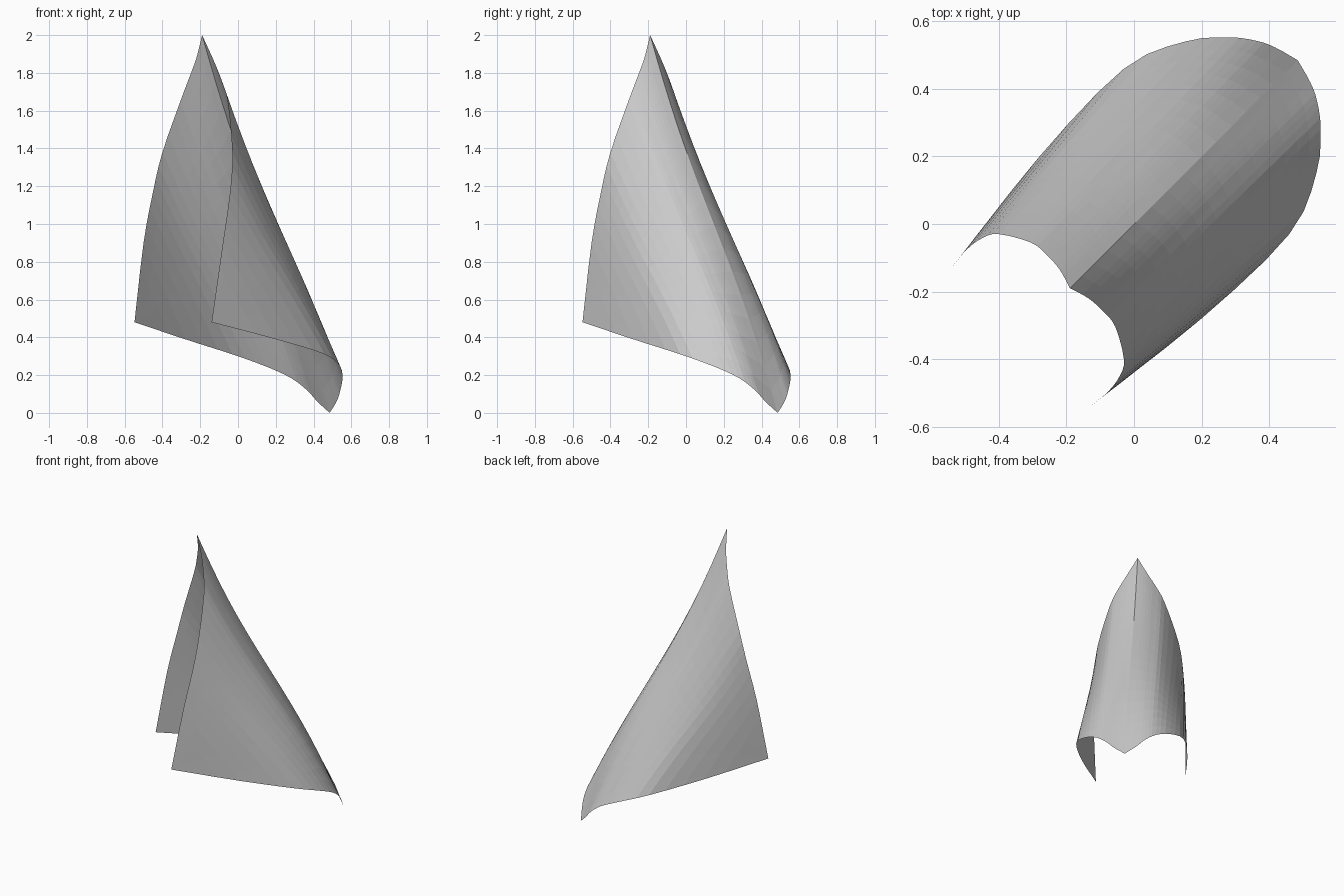
import bpy, bmesh, math
from mathutils import Vector

if "Cube" in bpy.data.objects:
    bpy.data.objects.remove(bpy.data.objects["Cube"])

# upper and lower rim of one half of the folded sheet, from the fold to the side corner
TOP = [(-.19, -.19, 2), (-.135, -.22, 1.88), (-.09, -.26, 1.77), (-.055, -.305, 1.65),
       (-.03, -.4, 1.38), (-.042, -.45, 1.17), (-.08, -.5, .9), (-.14, -.548, .48)]
LOW = [(.485, .485, 0), (.522, .42, .06), (.542, .365, .12), (.553, .28, .185),
       (.54, .15, .245), (.46, -.03, .31), (.2, -.28, .39), (-.14, -.548, .48)]
SUB, ROWS = 3, 16


def smooth(points):
    """Catmull-Rom curve through the points."""
    p = [Vector(q) for q in points]
    p = [2 * p[0] - p[1]] + p + [2 * p[-1] - p[-2]]
    out = []
    for i in range(1, len(p) - 2):
        a, b, c, d = p[i - 1:i + 3]
        for k in range(SUB):
            t = k / SUB
            out.append(.5 * (2 * b + (c - a) * t + (2 * a - 5 * b + 4 * c - d) * t * t
                             + (3 * b - a - 3 * c + d) * t ** 3))
    return out + [p[-2]]


def mirrored(v):
    return Vector((v.y, v.x, v.z))


# straight rulings between the rims, with a slight S along the fold
columns = []
top, low = smooth(TOP), smooth(LOW)
for i, (a, b) in enumerate(zip(top, low)):
    fade = 1 - i / (len(top) - 1)
    col = []
    for r in range(ROWS + 1):
        f = r / ROWS
        s = -.017 * fade * math.sin(2 * math.pi * f)
        col.append(a.lerp(b, f) + Vector((s, s, 0)))
    columns.append(col)
columns = [[mirrored(v) for v in c] for c in columns[:0:-1]] + columns

# folded sheet
bm = bmesh.new()
grid = [[bm.verts.new(v) for v in c] for c in columns]
for c0, c1 in zip(grid, grid[1:]):
    for r in range(ROWS):
        bm.faces.new((c0[r], c0[r + 1], c1[r + 1], c1[r]))
bmesh.ops.reverse_faces(bm, faces=bm.faces)
bmesh.ops.remove_doubles(bm, verts=bm.verts, dist=1e-5)
mesh = bpy.data.meshes.new("folded_sheet")
bm.normal_update()
if sum(f.normal.x + f.normal.y for f in bm.faces) < 0:
    bmesh.ops.reverse_faces(bm, faces=bm.faces)
bm.to_mesh(mesh)
bm.free()
bpy.context.collection.objects.link(bpy.data.objects.new("folded_sheet", mesh))
